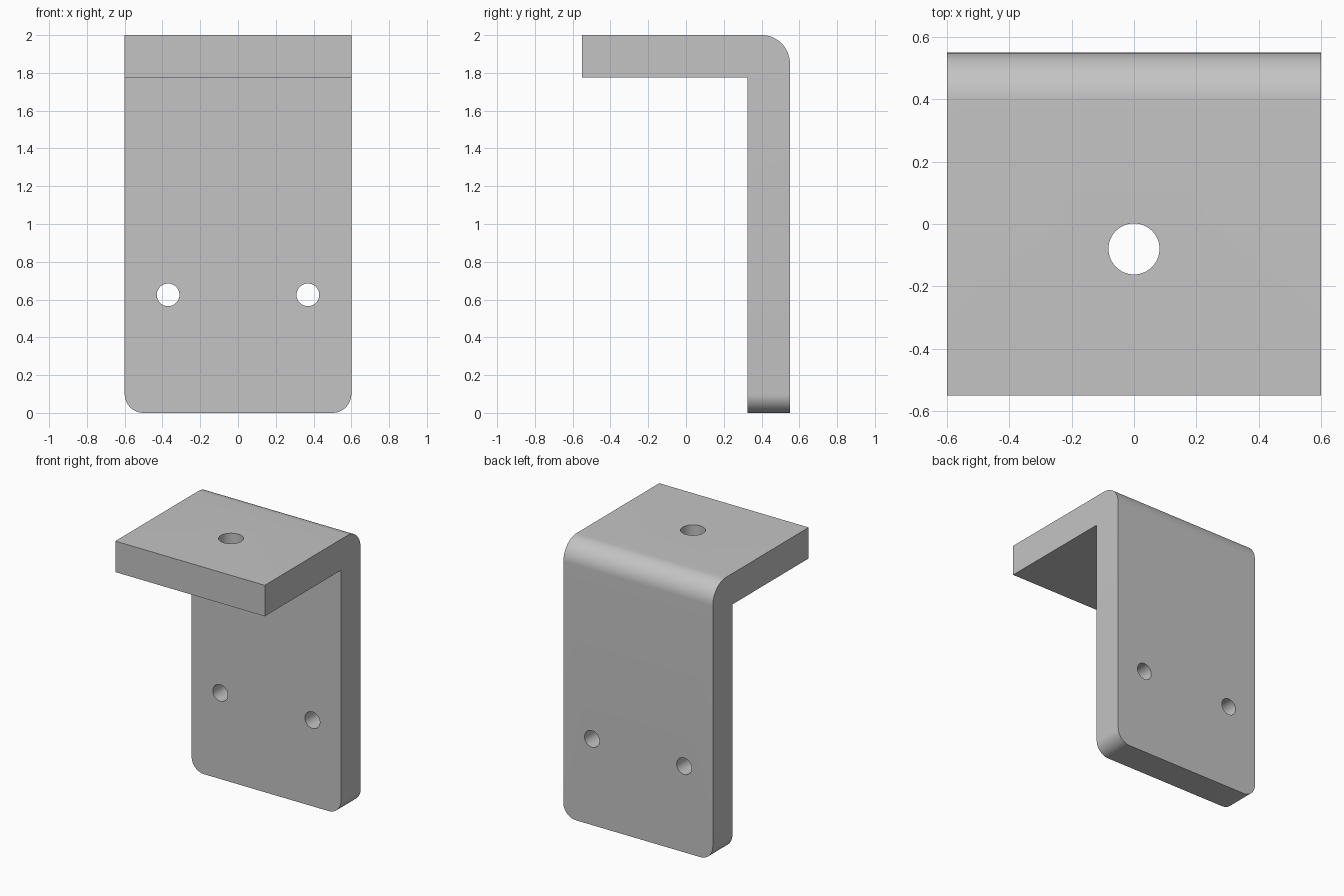
import bpy, bmesh
from math import pi, sin, cos, radians

cube = bpy.data.objects.get("Cube")
if cube:
    bpy.data.objects.remove(cube, do_unlink=True)

HALF_W, HALF_D, HEIGHT, THICK = 0.6, 0.55, 2.0, 0.225
BEND_R, CORNER_R = 0.15, 0.1
INNER_Y = HALF_D - THICK

grey = bpy.data.materials.new("plain grey")
grey.use_nodes = True
colour = (0.55, 0.55, 0.55, 1)
grey.diffuse_color = colour
grey.node_tree.nodes["Principled BSDF"].inputs["Base Color"].default_value = colour

# L-shaped side profile with a rounded outer bend, extruded across the width
profile = [(-HALF_D, HEIGHT), (-HALF_D, HEIGHT - THICK), (INNER_Y, HEIGHT - THICK),
           (INNER_Y, 0), (HALF_D, 0)]
steps = 16
for i in range(steps + 1):
    a = pi / 2 * i / steps
    profile.append((HALF_D - BEND_R + BEND_R * cos(a), HEIGHT - BEND_R + BEND_R * sin(a)))

bm = bmesh.new()
side = bm.faces.new([bm.verts.new((-HALF_W, y, z)) for y, z in profile])
ext = bmesh.ops.extrude_face_region(bm, geom=[side])
bmesh.ops.translate(bm, vec=(2 * HALF_W, 0, 0),
                    verts=[v for v in ext["geom"] if isinstance(v, bmesh.types.BMVert)])

# Rounded lower corners of the upright plate
corners = [e for e in bm.edges
           if all(v.co.z < 0.001 for v in e.verts)
           and abs(e.verts[0].co.x - e.verts[1].co.x) < 0.001]
bmesh.ops.bevel(bm, geom=corners, offset=CORNER_R, offset_type='OFFSET',
                segments=12, profile=0.5, affect='EDGES')
bmesh.ops.recalc_face_normals(bm, faces=bm.faces)
mesh = bpy.data.meshes.new("angle_bracket")
bm.to_mesh(mesh)
bm.free()
bracket = bpy.data.objects.new("angle_bracket", mesh)
bpy.context.collection.objects.link(bracket)
mesh.materials.append(grey)


def drill(name, location, radius, rotation=(0, 0, 0)):
    """Cut a round through-hole in the bracket."""
    bpy.ops.mesh.primitive_cylinder_add(vertices=48, radius=radius, depth=0.5,
                                        location=location, rotation=rotation)
    cutter = bpy.context.object
    cutter.name = name
    cutter.hide_render = True
    cutter.data.materials.append(grey)
    bpy.ops.object.select_all(action='DESELECT')
    bpy.context.view_layer.objects.active = bracket
    bracket.select_set(True)
    cut = bracket.modifiers.new(name, 'BOOLEAN')
    cut.operation = 'DIFFERENCE'
    cut.solver = 'EXACT'
    cut.object = cutter
    bpy.ops.object.modifier_apply(modifier=cut.name)
    bpy.data.objects.remove(cutter, do_unlink=True)


# One hole in the top plate, a pair in the upright
drill("top_hole", (0, -0.08, HEIGHT - THICK / 2), 0.082)
for s, label in ((-1, "right"), (1, "left")):
    drill(label + "_screw_hole", (s * 0.37, HALF_D - THICK / 2, 0.625), 0.06, (pi / 2, 0, 0))

bpy.ops.object.select_all(action='DESELECT')
bpy.context.view_layer.objects.active = bracket
bracket.select_set(True)
bpy.ops.object.shade_smooth_by_angle(angle=radians(30))
